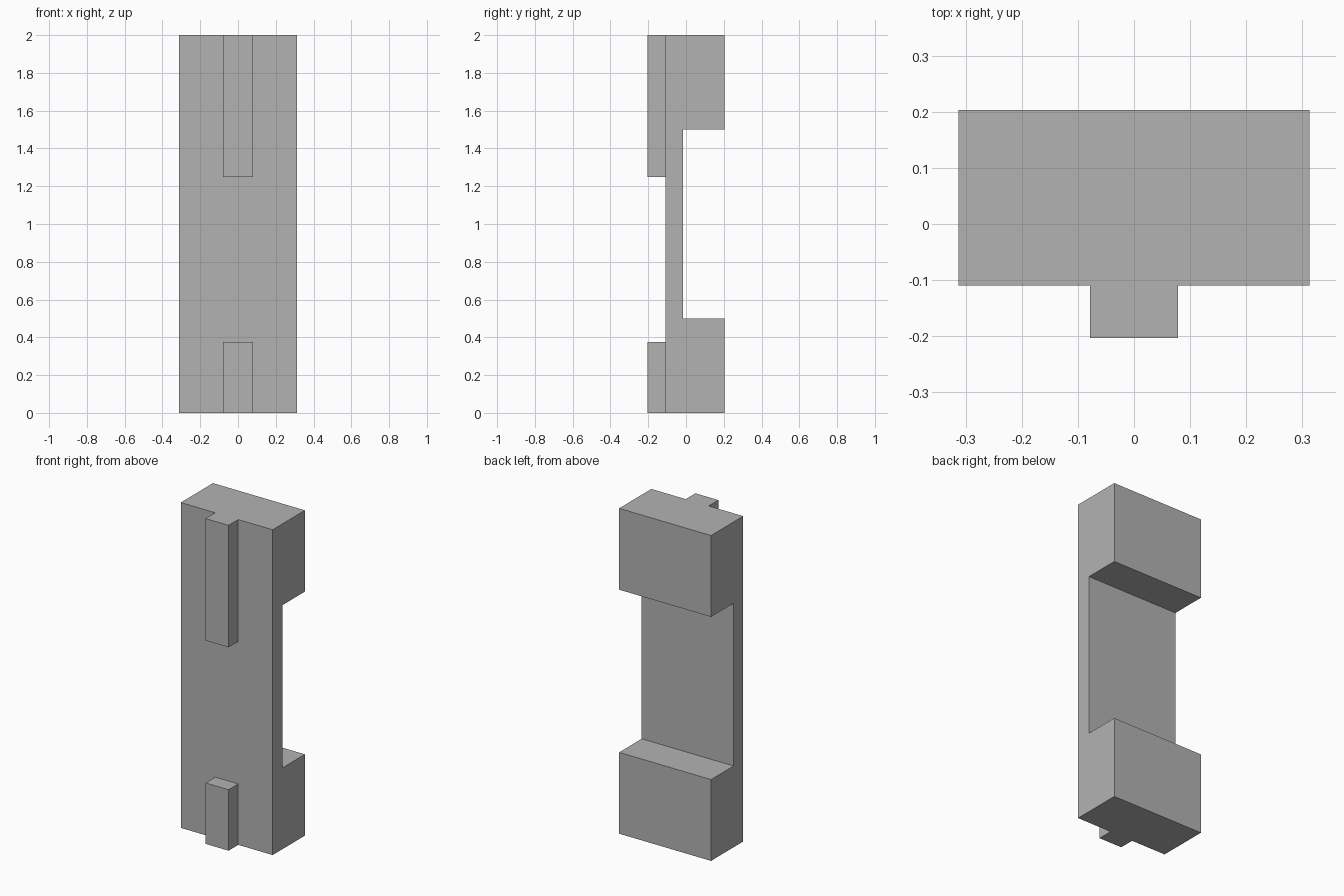
import bpy, bmesh, math

cube = bpy.data.objects.get("Cube")
if cube:
    bpy.data.objects.remove(cube, do_unlink=True)

MM = 1 / 32            # design unit
DEPTH = 13 * MM        # overall front to back
BACK = DEPTH / 2
FRONT = BACK - 10 * MM  # front face of the body
RECESS = BACK - 7 * MM  # floor of the back recess
WIDTH = 20 * MM

grey = bpy.data.materials.new("plain grey")
grey.use_nodes = True
colour = (0.45, 0.45, 0.45, 1)
grey.diffuse_color = colour
grey.node_tree.nodes["Principled BSDF"].inputs["Base Color"].default_value = colour


def finish(name, bm):
    bmesh.ops.recalc_face_normals(bm, faces=bm.faces)
    mesh = bpy.data.meshes.new(name)
    bm.to_mesh(mesh)
    bm.free()
    mesh.materials.append(grey)
    obj = bpy.data.objects.new(name, mesh)
    bpy.context.collection.objects.link(obj)
    return obj


def side_profile(name, points, width):
    """Extrude a (y, z) outline across x, centred."""
    bm = bmesh.new()
    face = bm.faces.new([bm.verts.new((-width / 2, y, z)) for y, z in points])
    out = bmesh.ops.extrude_face_region(bm, geom=[face])
    verts = [v for v in out["geom"] if isinstance(v, bmesh.types.BMVert)]
    bmesh.ops.translate(bm, verts=verts, vec=(width, 0, 0))
    return finish(name, bm)


def cylinder(name, radius, y0, y1, z):
    """Cylinder along y."""
    bm = bmesh.new()
    bmesh.ops.create_cone(bm, cap_ends=True, segments=64, radius1=radius,
                          radius2=radius, depth=y1 - y0)
    for v in bm.verts:
        x, y, h = v.co
        v.co = (x, (y0 + y1) / 2 + h, z + y)
    obj = finish(name, bm)
    obj.hide_render = True
    return obj


def combine(target, tool, operation):
    mod = target.modifiers.new(tool.name, "BOOLEAN")
    mod.operation = operation
    mod.solver = "EXACT"
    mod.object = tool
    bpy.context.view_layer.objects.active = target
    bpy.ops.object.modifier_apply(modifier=mod.name)
    bpy.data.objects.remove(tool, do_unlink=True)


# Body: plate with a thick block at each end
body = side_profile("bracket_body", [
    (FRONT, 0), (BACK, 0), (BACK, 0.5), (RECESS, 0.5),
    (RECESS, 1.5), (BACK, 1.5), (BACK, 2), (FRONT, 2)], WIDTH)

# Guide ribs on the front
for name, low, high in (("lower_rib", 0, 0.375), ("upper_rib", 1.25, 2)):
    rib = side_profile(name, [(-BACK, low), (FRONT, low),
                              (FRONT, high), (-BACK, high)], 5 * MM)
    combine(body, rib, "UNION")

# Blind magnet holes in the end blocks, and the through hole in the plate
for z in (7 * MM, 2 - 7 * MM):
    combine(body, cylinder("blind_hole", 4 * MM, BACK - 8 * MM, BACK + MM, z),
            "DIFFERENCE")
combine(body, cylinder("through_hole", 3 * MM, FRONT - MM, RECESS + MM,
                       23.5 * MM), "DIFFERENCE")

# Smooth hole walls, sharp edges elsewhere
bpy.ops.object.select_all(action="DESELECT")
body.select_set(True)
bpy.context.view_layer.objects.active = body
bpy.ops.object.shade_smooth_by_angle(angle=math.radians(30))
